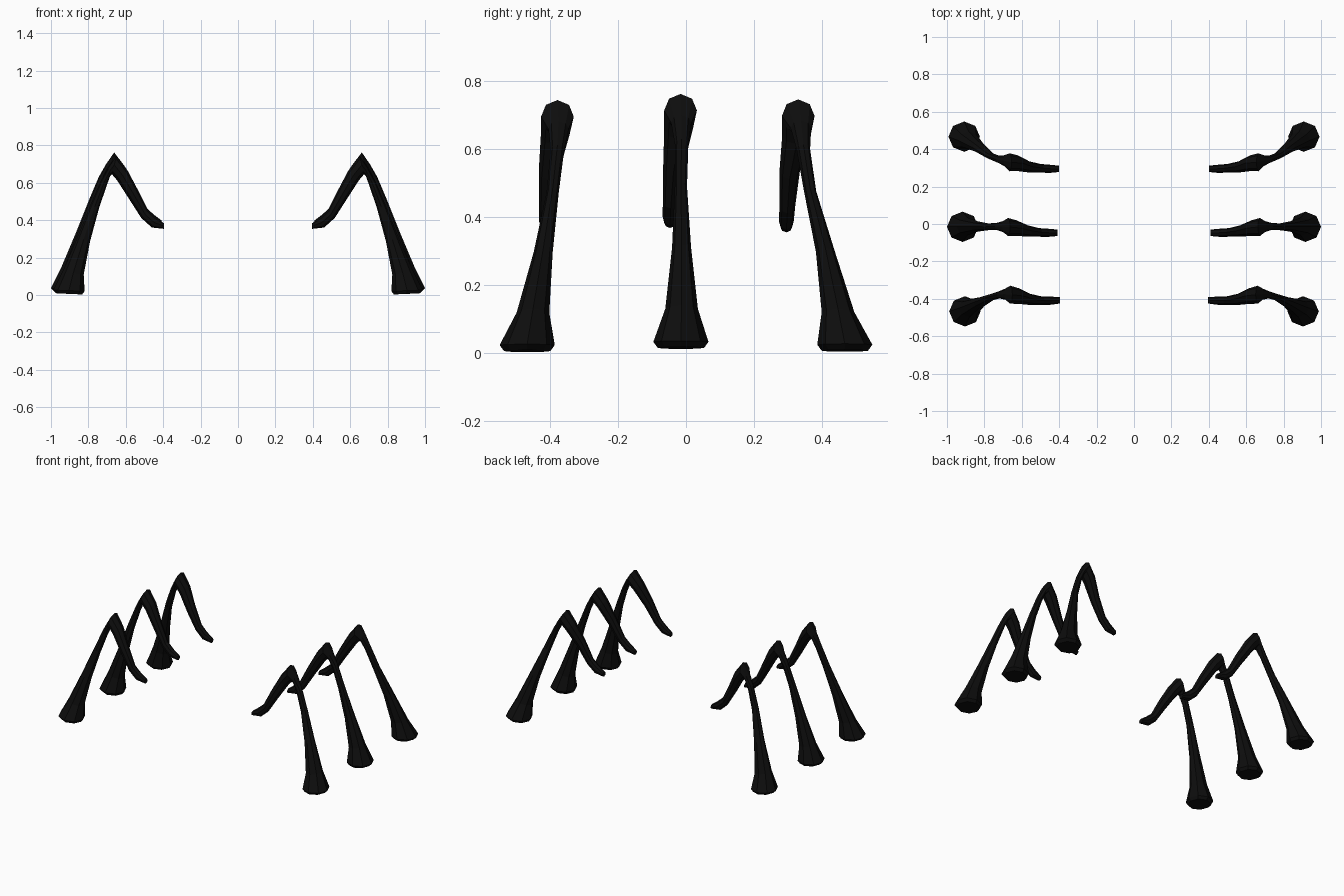
import bpy, bmesh, math
from mathutils import Vector

black = bpy.data.materials.new("matte black")
black.diffuse_color = (0.004, 0.004, 0.004, 1)

# Leg rings from inner tip over the knee to the foot:
# upper edge (x, z), lower edge (x, z), half width in y
RINGS = [
    (0.408, 0.398, 0.408, 0.368, 0.017),
    (0.450, 0.430, 0.470, 0.375, 0.022),
    (0.490, 0.465, 0.525, 0.425, 0.023),
    (0.545, 0.575, 0.590, 0.528, 0.030),
    (0.603, 0.685, 0.655, 0.630, 0.042),
    (0.662, 0.762, 0.685, 0.665, 0.048),   # knee
    (0.705, 0.700, 0.695, 0.655, 0.030),
    (0.745, 0.630, 0.715, 0.600, 0.020),
    (0.800, 0.500, 0.755, 0.480, 0.018),
    (0.872, 0.320, 0.803, 0.300, 0.028),
    (0.948, 0.140, 0.837, 0.120, 0.048),
    (1.000, 0.036, 0.832, 0.030, 0.081),   # widest part of the foot
    (0.982, 0.018, 0.845, 0.012, 0.068),
]

# Sideways path of each leg pair, plus small x and z shifts
LEGS = {
    "front_leg": (-0.012, -0.018, [-.408, -.410, -.410, -.403, -.385, -.378, -.375,
                                   -.378, -.392, -.420, -.450, -.467, -.467]),
    "middle_leg": (0.0, 0.0, [-.047, -.047, -.045, -.037, -.022, -.016, -.014,
                              -.013, -.015, -.013, -.013, -.015, -.015]),
    "back_leg": (-0.008, -0.016, [.295, .295, .298, .305, .325, .330, .338,
                                  .345, .365, .410, .447, .467, .467]),
}
SIDES = 8


def build_leg(name, side, dx, dz, path):
    bm = bmesh.new()
    loops = []
    for (xo, zo, xi, zi, hy), y in zip(RINGS, path):
        top, low = Vector((xo, 0, zo)), Vector((xi, 0, zi))
        mid, half = (top + low) / 2, (top - low) / 2
        loop = []
        for k in range(SIDES):
            a = 2 * math.pi * k / SIDES
            p = mid + half * math.cos(a) + Vector((dx, y + hy * math.sin(a), 0))
            p.z += dz * (0.5 + 0.5 * min(p.z / 0.6, 1))
            p.x *= side
            loop.append(bm.verts.new(p))
        loops.append(loop)
    for a, b in zip(loops, loops[1:]):
        for k in range(SIDES):
            n = (k + 1) % SIDES
            bm.faces.new((a[k], a[n], b[n], b[k]))
    bm.faces.new(loops[0])
    bm.faces.new(loops[-1])
    bmesh.ops.recalc_face_normals(bm, faces=bm.faces)
    mesh = bpy.data.meshes.new(name)
    bm.to_mesh(mesh)
    bm.free()
    mesh.materials.append(black)
    bpy.context.collection.objects.link(bpy.data.objects.new(name, mesh))


# Three legs on each side
for leg, (dx, dz, path) in LEGS.items():
    build_leg(leg + "_right", 1, dx, dz, path)
    build_leg(leg + "_left", -1, dx, dz, path)
